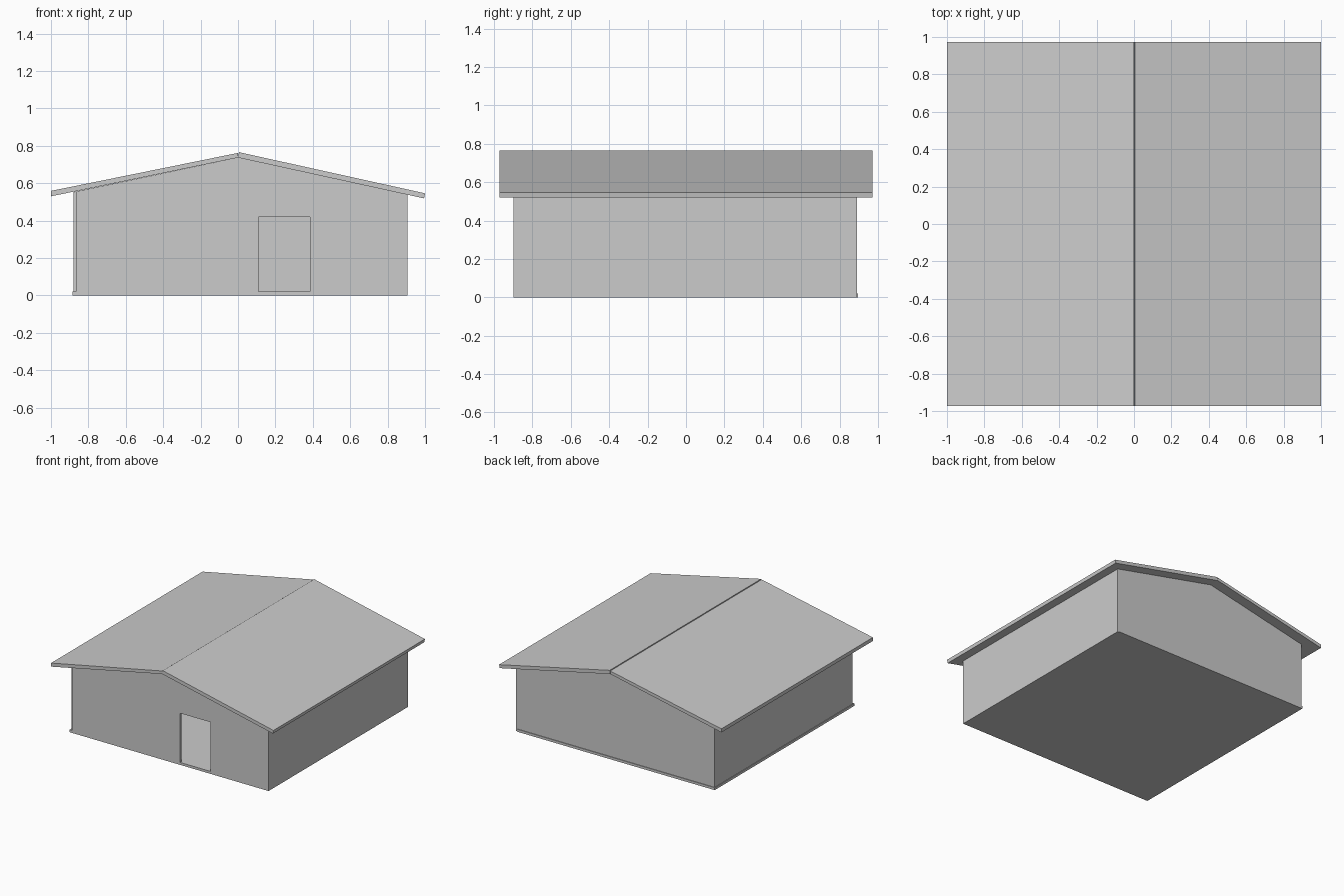
import bpy, bmesh

if "Cube" in bpy.data.objects:
    bpy.data.objects.remove(bpy.data.objects["Cube"])


def extrude_profile(name, pts, y0, y1):
    """Solid from an (x, z) outline extruded along y."""
    bm = bmesh.new()
    face = bm.faces.new([bm.verts.new((x, y0, z)) for x, z in pts])
    res = bmesh.ops.extrude_face_region(bm, geom=[face])
    verts = [g for g in res["geom"] if isinstance(g, bmesh.types.BMVert)]
    bmesh.ops.translate(bm, verts=verts, vec=(0, y1 - y0, 0))
    bmesh.ops.recalc_face_normals(bm, faces=bm.faces[:])
    mesh = bpy.data.meshes.new(name)
    bm.to_mesh(mesh)
    bm.free()
    obj = bpy.data.objects.new(name, mesh)
    bpy.context.collection.objects.link(obj)
    return obj


FLOOR = 0.02
L, R = -0.865, 0.905          # gable wall ends
WALL = 0.015                  # wall thickness
gable = [(R, 0.541), (0, 0.737), (L, 0.556)]

# Floor slab
extrude_profile("floor", [(-0.885, 0), (0.89, 0), (0.89, FLOOR), (-0.885, FLOOR)], -0.9, 0.895)

# Front gable wall with an open doorway
door = [(0.11, FLOOR), (0.11, 0.42), (0.385, 0.42), (0.385, FLOOR)]
extrude_profile("front_wall", [(L, FLOOR)] + door + [(R, FLOOR)] + gable, -0.9, -0.9 + WALL)

# Back gable wall
extrude_profile("back_wall", [(L, FLOOR), (R - WALL, FLOOR), (R - WALL, 0.544)] + gable[1:],
                0.89 - WALL, 0.89)

# Side walls, tops following the roof slope
extrude_profile("left_wall", [(-0.88, FLOOR), (L, FLOOR), (L, 0.556), (-0.88, 0.553)], -0.885, 0.89)
extrude_profile("right_wall", [(R - WALL, 0), (R, 0), (R, 0.541), (R - WALL, 0.544)], -0.9, 0.89)

# Roof slabs, the right one standing slightly proud at the ridge
extrude_profile("left_roof", [(-1, 0.53), (-1, 0.559), (0, 0.762), (0, 0.737)], -0.973, 0.973)
extrude_profile("right_roof", [(0, 0.737), (0.005, 0.766), (1, 0.546), (0.995, 0.519)], -0.973, 0.973)
